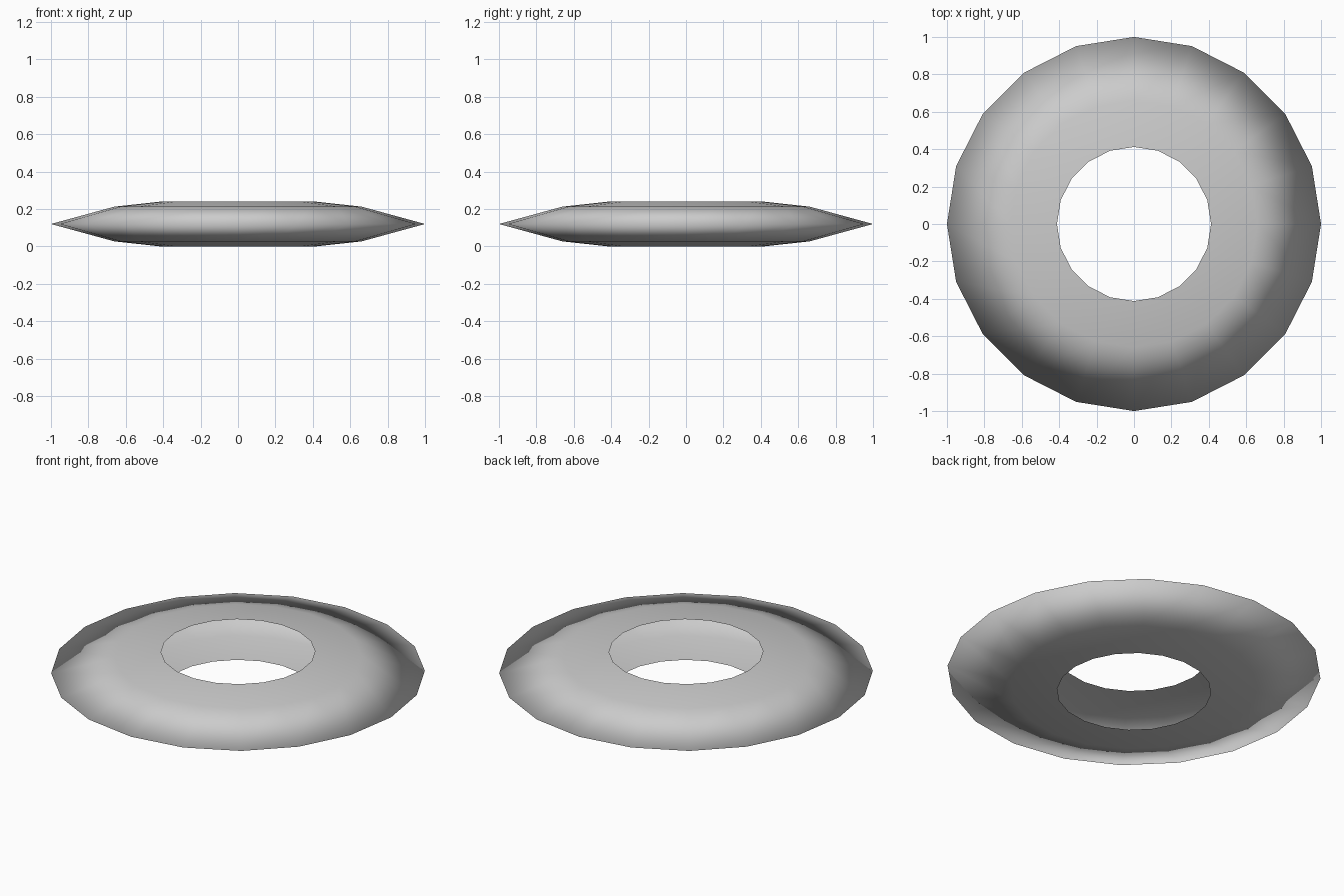
import bpy, bmesh
from math import cos, sin, pi

if "Cube" in bpy.data.objects:
    bpy.data.objects.remove(bpy.data.objects["Cube"])

SIDES = 20
# Open cross-section (radius, height): lower lip, around the thin rim, upper lip
profile = [(0.412, 0.0), (0.66, 0.027), (1.0, 0.12), (0.66, 0.213), (0.412, 0.24)]

# Revolve the cross-section around z, leaving the hole side open
bm = bmesh.new()
rings = [[bm.verts.new((r * cos(2 * pi * i / SIDES), r * sin(2 * pi * i / SIDES), z))
          for i in range(SIDES)] for r, z in profile]
for low, high in zip(rings, rings[1:]):
    for i in range(SIDES):
        j = (i + 1) % SIDES
        face = bm.faces.new((low[i], low[j], high[j], high[i]))
        face.smooth = True  # soft shading, also across the rim

mesh = bpy.data.meshes.new("ring_disc")
bm.to_mesh(mesh)
bm.free()
ring = bpy.data.objects.new("ring_disc", mesh)
bpy.context.collection.objects.link(ring)
